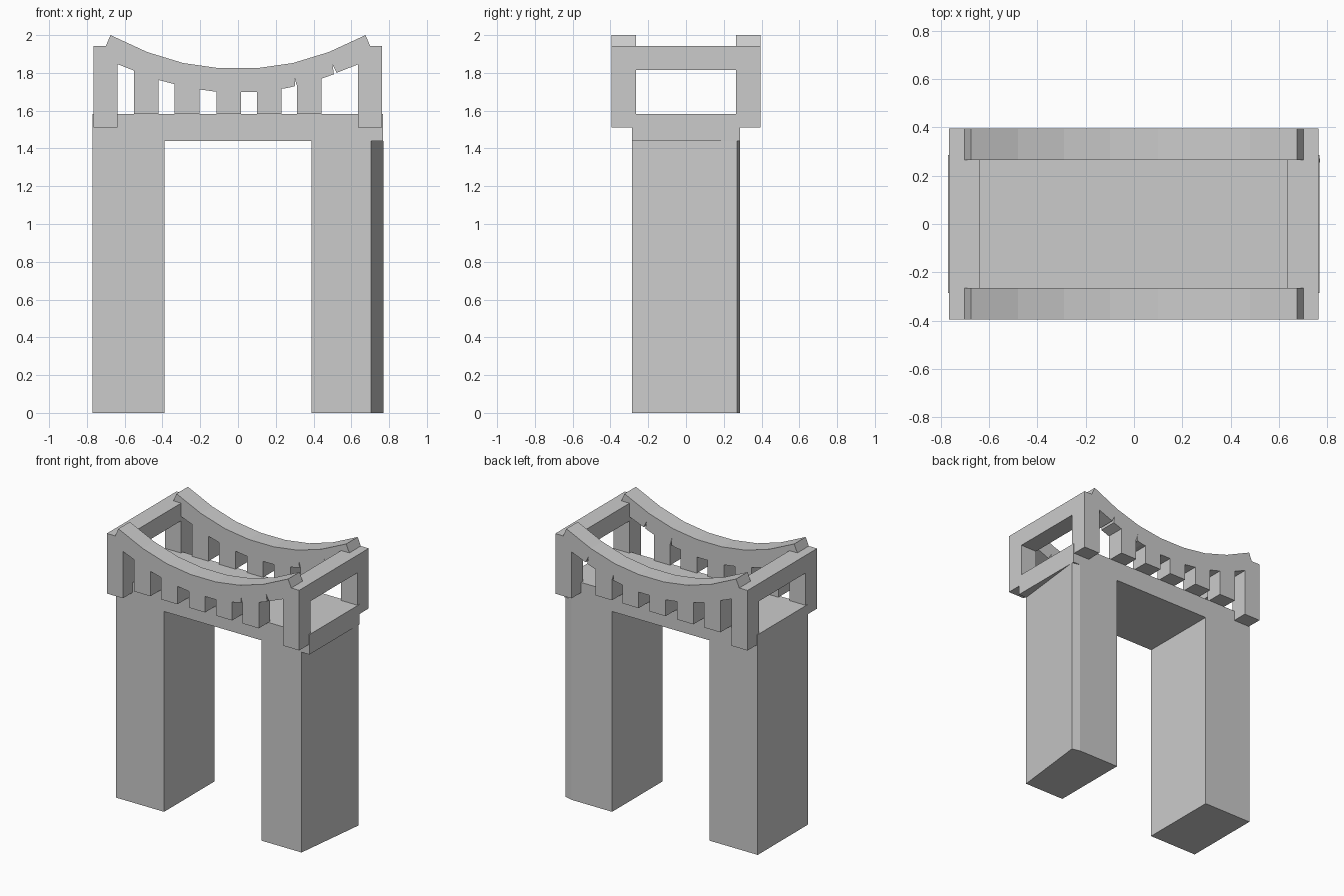
import bpy
import bmesh

if "Cube" in bpy.data.objects:
    bpy.data.objects.remove(bpy.data.objects["Cube"])


def prism(name, points, axis, lo, hi):
    """Extrude a 2D profile along y (points are x,z) or z (points are x,y)."""
    def place(p, t):
        return (p[0], t, p[1]) if axis == 'y' else (p[0], p[1], t)
    bm = bmesh.new()
    face = bm.faces.new([bm.verts.new(place(p, lo)) for p in points])
    ext = bmesh.ops.extrude_face_region(bm, geom=[face])
    offset = (0, hi - lo, 0) if axis == 'y' else (0, 0, hi - lo)
    moved = [g for g in ext['geom'] if isinstance(g, bmesh.types.BMVert)]
    bmesh.ops.translate(bm, verts=moved, vec=offset)
    bmesh.ops.recalc_face_normals(bm, faces=bm.faces)
    mesh = bpy.data.meshes.new(name)
    bm.to_mesh(mesh)
    bm.free()
    obj = bpy.data.objects.new(name, mesh)
    bpy.context.collection.objects.link(obj)
    return obj


def box(name, x0, x1, y0, y1, z0, z1):
    return prism(name, [(x0, y0), (x1, y0), (x1, y1), (x0, y1)], 'z', z0, z1)


# Legs: the right one has a skewed outer face
box("left_leg", -0.77, -0.388, -0.285, 0.285, 0, 1.44)
prism("right_leg", [(0.388, -0.285), (0.705, -0.285), (0.77, 0.27),
                    (0.71, 0.285), (0.388, 0.285)], 'z', 0, 1.44)

# Deck across the legs
box("deck", -0.77, 0.768, -0.285, 0.285, 1.44, 1.583)

# Sagging handrail profile, with two small slits in the underside
top_half = [(0.10, 1.825), (0.29, 1.852), (0.48, 1.91), (0.675, 2.0), (0.70, 1.942)]
top = [(-x, z) for x, z in reversed(top_half)] + top_half
bottom = [(0.64, 1.847), (0.522, 1.80), (0.50, 1.845), (0.508, 1.793),
          (0.43, 1.765), (0.31, 1.735), (0.298, 1.78), (0.303, 1.73),
          (0.26, 1.72), (0.10, 1.698), (-0.10, 1.698), (-0.26, 1.72),
          (-0.43, 1.765), (-0.64, 1.847)]

for side, y0, y1 in (("front", -0.395, -0.265), ("back", 0.265, 0.395)):
    prism(side + "_handrail", top + bottom, 'y', y0, y1)
    # Balusters, cut to follow the underside of the rail
    for i, (x, za, zb) in enumerate([(-0.55, 1.82, 1.78), (-0.335, 1.75, 1.73),
                                     (-0.115, 1.72, 1.72), (0.10, 1.72, 1.73),
                                     (0.312, 1.745, 1.785)]):
        w = 0.13
        prism(f"{side}_baluster_{i + 1}",
              [(x, 1.583), (x + w, 1.583), (x + w, zb), (x, za)], 'y', y0, y1)
    # Corner posts
    box(side + "_left_post", -0.766, -0.638, y0, y1, 1.51, 1.942)
    box(side + "_right_post", 0.635, 0.763, y0, y1, 1.51, 1.942)

# Crossbars joining the posts at each end
box("left_crossbar", -0.766, -0.638, -0.265, 0.265, 1.815, 1.942)
box("right_crossbar", 0.635, 0.763, -0.265, 0.265, 1.815, 1.942)
